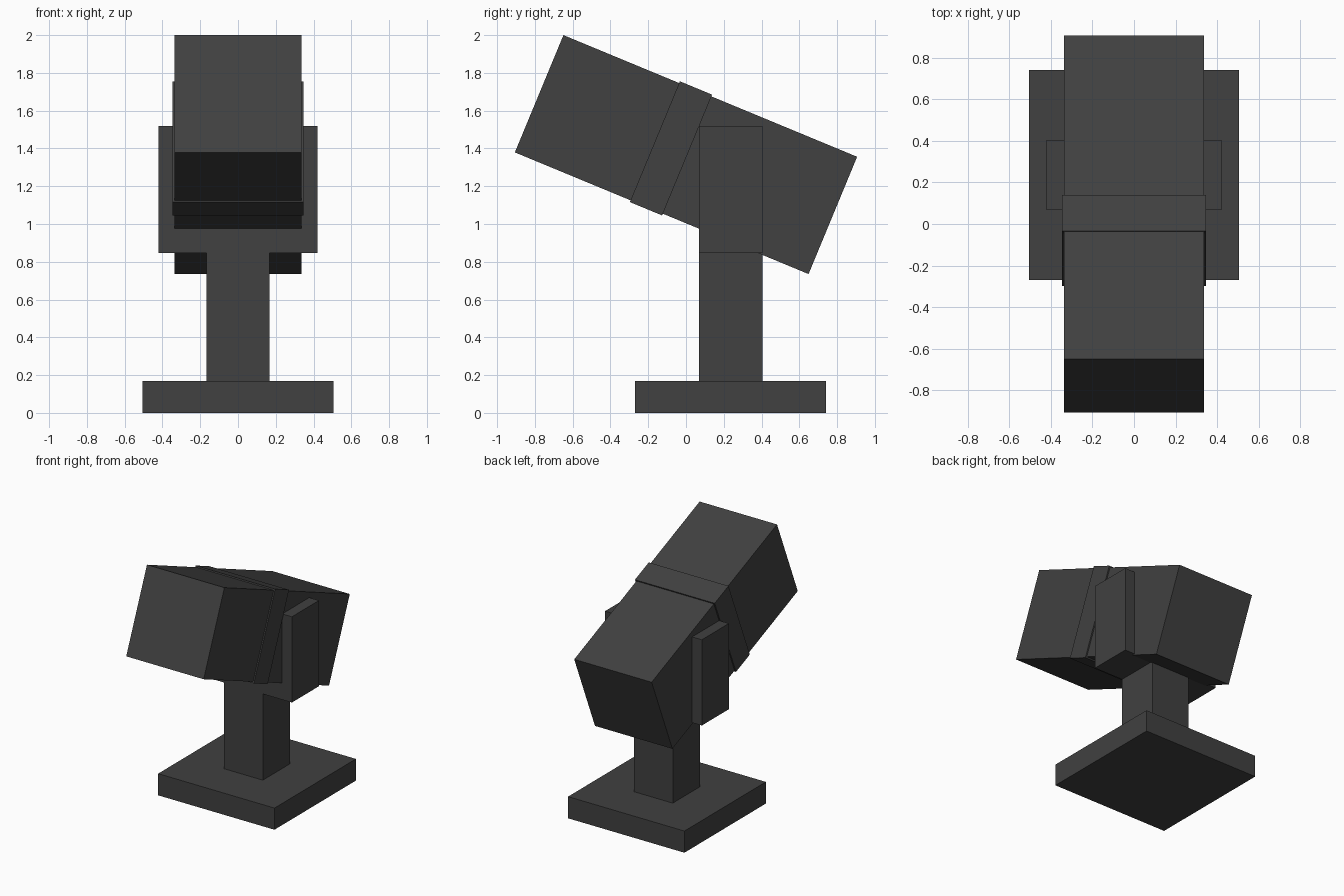
import bpy
import math

if "Cube" in bpy.data.objects:
    bpy.data.objects.remove(bpy.data.objects["Cube"])

dark_grey = bpy.data.materials.new("dark_grey")
dark_grey.diffuse_color = (0.052, 0.052, 0.052, 1)
dark_grey.use_nodes = True
dark_grey.node_tree.nodes["Principled BSDF"].inputs["Base Color"].default_value = dark_grey.diffuse_color

TILT = math.radians(-22.5)


def box(name, size, center, tilt=0.0):
    bpy.ops.mesh.primitive_cube_add(size=1, location=center)
    ob = bpy.context.object
    ob.name = name
    ob.scale = size
    bpy.ops.object.transform_apply(location=False, rotation=False, scale=True)
    ob.rotation_euler.x = tilt
    ob.data.materials.append(dark_grey)
    return ob


# Stand: square foot, post and wide bracket
box("base", (1.01, 1.01, 0.17), (0, 0.236, 0.085))
box("post", (0.336, 0.336, 0.68), (0, 0.236, 0.51))
box("bracket", (0.84, 0.336, 0.673), (0, 0.236, 1.183))

# Tilted head with a slightly raised band around it
head_center = (0, 0, 1.3675)
box("head", (0.672, 1.683, 0.672), head_center, TILT)
offset = -0.086
box("head_band", (0.692, 0.185, 0.692),
    (0, offset * math.cos(TILT), head_center[2] + offset * math.sin(TILT)), TILT)
